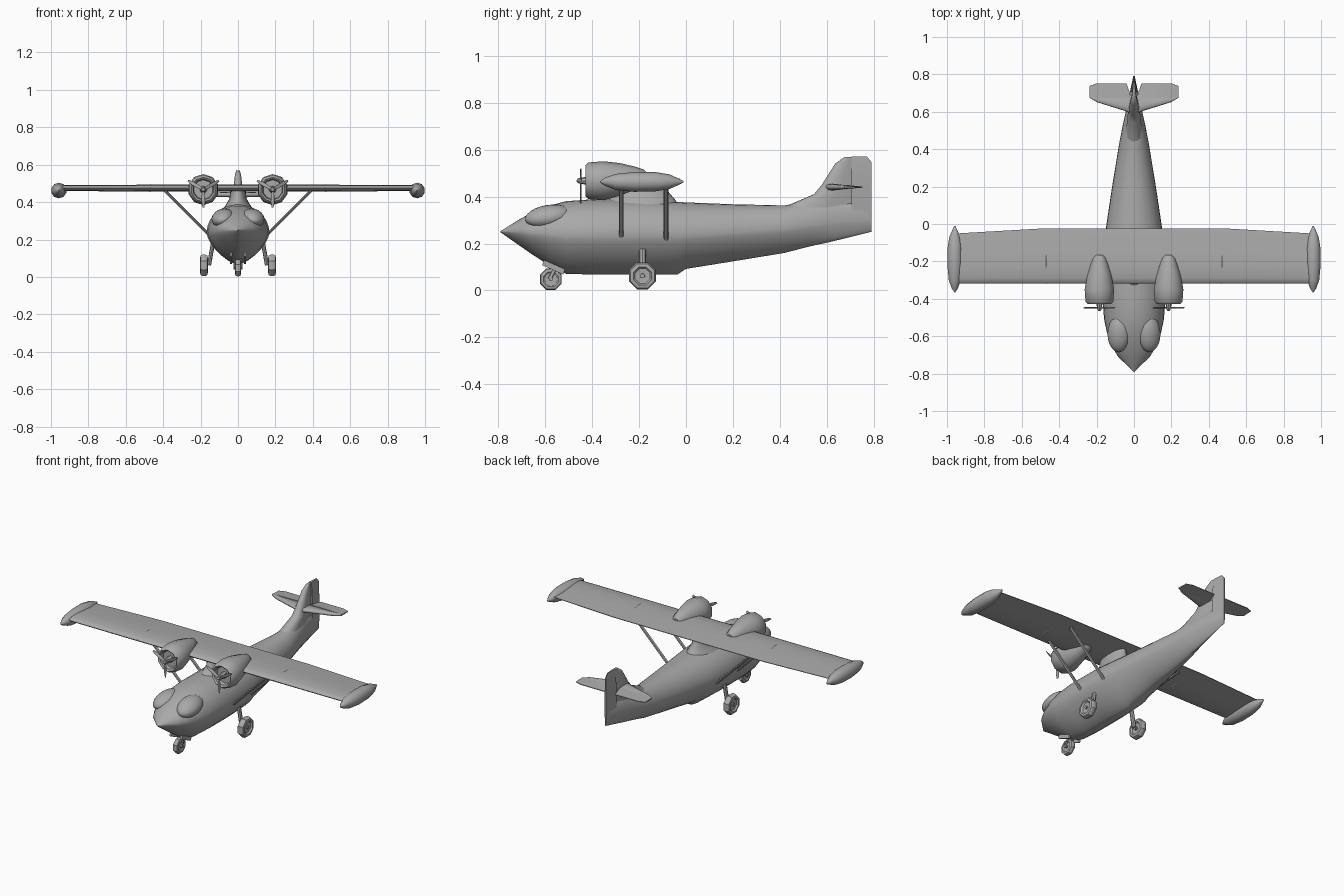
import bpy, bmesh, math
from mathutils import Vector, Matrix

if "Cube" in bpy.data.objects:
    bpy.data.objects.remove(bpy.data.objects["Cube"])

grey = bpy.data.materials.new("light grey paint")
grey.diffuse_color = (0.40, 0.40, 0.40, 1)
grey.use_nodes = True
grey.node_tree.nodes["Principled BSDF"].inputs["Base Color"].default_value = grey.diffuse_color
SIDES = (("left", -1), ("right", 1))


def loft(name, rings, angle=35):
    """Skin a list of equal-length closed rings and cap both ends."""
    bm = bmesh.new()
    vs = [[bm.verts.new(p) for p in r] for r in rings]
    n = len(rings[0])
    for a, b in zip(vs, vs[1:]):
        for i in range(n):
            j = (i + 1) % n
            bm.faces.new((a[i], a[j], b[j], b[i]))
    bm.faces.new(vs[0])
    bm.faces.new(vs[-1])
    bmesh.ops.recalc_face_normals(bm, faces=bm.faces)
    me = bpy.data.meshes.new(name)
    bm.to_mesh(me)
    bm.free()
    me.materials.append(grey)
    ob = bpy.data.objects.new(name, me)
    bpy.context.collection.objects.link(ob)
    bpy.ops.object.select_all(action='DESELECT')
    ob.select_set(True)
    bpy.context.view_layer.objects.active = ob
    bpy.ops.object.shade_smooth_by_angle(angle=math.radians(angle))
    return ob


def circle(n, turn=0.0):
    return [(math.cos(2 * math.pi * (i + turn) / n), math.sin(2 * math.pi * (i + turn) / n)) for i in range(n)]


def lathe_y(name, prof, x, n, turn=0.0, sx=1.0, angle=40):
    """Revolved body along y; prof rows are (y, radius, centre z)."""
    return loft(name, [[(x + sx * r * c, y, z + r * s) for c, s in circle(n, turn)] for y, r, z in prof], angle)


def lathe_x(name, prof, y, z, n):
    """Revolved body along x; prof rows are (x, radius)."""
    return loft(name, [[(x, y + r * c, z + r * s) for c, s in circle(n, .5)] for x, r in prof], 30)


def rod(name, a, b, rx, ry, n=8):
    """Straight rod with an elliptical section (rx along x-ish, ry along y)."""
    a, b = Vector(a), Vector(b)
    d = (b - a).normalized()
    v = Vector((0, 1, 0)) if abs(d.y) < .9 else Vector((0, 0, 1))
    u = v.cross(d).normalized()
    v = d.cross(u)
    return loft(name, [[p + u * rx * c + v * ry * s for c, s in circle(n)] for p in (a, b)])


AIRFOIL = ((0, 0), (.02, .4), (.1, .8), (.3, 1), (.6, .75), (1, .1))


def foil(y0, y1, half):
    """Closed symmetric wing section as (y, offset) pairs."""
    up = [(y0 + (y1 - y0) * f, half * t) for f, t in AIRFOIL]
    return up + [(y, -t) for y, t in reversed(up[1:])]


# Fuselage: rounded top, vee-shaped hull below with a step
# y, half width, widest z, top z, keel z
hull = [(-.79, .002, .25, .252, .248), (-.71, .085, .25, .302, .192), (-.66, .115, .245, .330, .157),
        (-.58, .145, .24, .362, .105), (-.51, .160, .235, .380, .071), (-.40, .168, .235, .388, .068),
        (-.20, .166, .235, .387, .067), (-.035, .152, .235, .377, .069), (0, .147, .235, .375, .092),
        (.20, .117, .247, .367, .124), (.42, .081, .26, .362, .160), (.52, .062, .275, .38, .186),
        (.62, .040, .29, .38, .208), (.79, .004, .30, .37, .25)]
rings = []
for y, w, zm, zt, zb in hull:
    ring = []
    for c, s in circle(28):
        if s >= -1e-6:
            ring.append((w * c, y, zm + (zt - zm) * s))
        else:
            k = 2 / 1.5
            ring.append((w * math.copysign(abs(c) ** k, c), y, zm - (zm - zb) * abs(s) ** k))
    rings.append(ring)
loft("fuselage", rings, 35)

# Wing pylon
loft("wing_pylon", [[(w * c, (y0 + y1) / 2 + (y1 - y0) / 2 * s, z) for c, s in circle(20)]
                    for z, w, y0, y1 in ((.34, .10, -.42, -.02), (.385, .065, -.33, -.045),
                                         (.42, .045, -.295, -.075), (.475, .04, -.285, -.08))], 50)

# Cockpit bulges
for side, s in SIDES:
    bulge = lathe_y(side + "_canopy", [(-.1 * math.cos(math.pi * i / 12),
                                        max(.002, .047 * math.sin(math.pi * i / 12)), 0) for i in range(13)],
                    0, 20, 0, 1.33, 60)
    bulge.matrix_world = (Matrix.Translation((s * .08, -.585, .316)) @ Matrix.Rotation(s * .08, 4, 'Z')
                          @ Matrix.Rotation(s * .25, 4, 'Y') @ Matrix.Rotation(.16, 4, 'X'))

# Main wing with tapered outer panels
loft("wing", [[(x, y, .475 + t) for y, t in foil(-.318, y1, h)]
              for x, y1, h in ((-.94, -.05, .016), (-.51, -.025, .018), (.51, -.025, .018), (.94, -.05, .016))], 40)

# Fin with swept dorsal fairing, and rudder
loft("tail_fin", [[(t, y, z) for y, t in foil(y0, .72, h)]
                  for z, y0, h in ((.33, .38, .045), (.365, .44, .040), (.41, .545, .032), (.45, .578, .027),
                                   (.54, .635, .017), (.568, .675, .010))], 45)
loft("rudder", [[(h, .705, z), (h * .25, y1, z), (-h * .25, y1, z), (-h, .705, z)]
                for z, y1, h in ((.30, .79, .018), (.45, .79, .018), (.545, .79, .012), (.57, .77, .008))], 30)

for side, s in SIDES:
    # Tailplane and elevator
    loft(side + "_tailplane", [[(s * x, y, .44 + t) for y, t in foil(y0, .69, h)]
                               for x, y0, h in ((0, .585, .015), (.05, .605, .014), (.20, .652, .010),
                                                (.238, .675, .005))], 40)
    loft(side + "_elevator", [[(s * x, y0, .44 + h), (s * x, y1, .442), (s * x, y1, .438), (s * x, y0, .44 - h)]
                              for x, y0, y1, h in ((.022, .675, .70, .010), (.04, .675, .752, .010),
                                                   (.20, .675, .752, .008), (.238, .674, .738, .004))], 30)

    # Wing tip floats
    lathe_y(side + "_tip_float", [(-.365, .003, .462), (-.345, .017, .463), (-.30, .034, .462), (-.22, .042, .462),
                                  (-.13, .041, .463), (-.07, .031, .463), (-.03, .013, .463), (-.01, .003, .463)],
            s * .958, 10, .5)

    # Slim pods on the wing
    lathe_y(side + "_wing_pod", [(-.32, .002, .475), (-.28, .013, .475), (-.215, .021, .475),
                                 (-.16, .015, .475), (-.115, .002, .475)], s * .47, 8, 0, .75)

    # Engine nacelle with recessed front, and propeller shaft
    ex, ez = s * .185, .467
    lathe_y(side + "_engine_nacelle", [(-.395, .01, ez), (-.395, .052, ez), (-.420, .056, ez), (-.428, .066, ez),
                                       (-.415, .078, ez), (-.35, .083, ez), (-.28, .069, .473),
                                       (-.22, .050, .478), (-.18, .034, .481), (-.165, .018, .483)],
            ex, 10, .5)
    lathe_y(side + "_propeller_hub", [(-.465, .003, ez), (-.460, .010, ez), (-.435, .015, ez), (-.39, .02, ez)],
            ex, 8)
    for b in range(3):
        blade = loft(side + "_propeller_blade", [[(w * c + .004 * q, .25 * w * c + .003 * q, r) for c, q in circle(6)]
                                                 for r, w in ((.005, .005), (.03, .009), (.065, .010), (.096, .003))])
        blade.matrix_world = (Matrix.Translation((ex, -.448, ez))
                              @ Matrix.Rotation(math.pi + b * 2 * math.pi / 3, 4, 'Y'))

    # Wing struts
    for part, y in (("front", -.275), ("rear", -.085)):
        rod(side + "_" + part + "_wing_strut", (s * .145, y, .215), (s * .395, y, .465), .007, .010)

    # Main wheels and legs
    mid = s * .182
    lathe_x(side + "_main_wheel", [(mid - s * .010, .015), (mid - s * .012, .034), (mid - s * .021, .042),
                                   (mid - s * .018, .056), (mid - s * .008, .062), (mid + s * .008, .062),
                                   (mid + s * .018, .056), (mid + s * .021, .042), (mid + s * .012, .034),
                                   (mid + s * .010, .015)], -.185, .062, 8)
    lathe_x(side + "_wheel_hub", [(s * .160, .012), (s * .200, .010)], -.185, .062, 8)
    rod(side + "_main_leg", (s * .135, -.185, .175), (s * .155, -.185, .062), .011, .014)

    # Nose gear doors and fork arms
    door = loft(side + "_nose_gear_door", [[(x * s, y, z) for x, y, z in
                ((a, -.612, .108), (a, -.605, .130), (a, -.515, .090), (a, -.522, .068))] for a in (.032, .042)])
    rod(side + "_nose_fork", (s * .020, -.580, .050), (s * .014, -.545, .115), .005, .008)

# Nose wheel
lathe_x("nose_wheel", [(-.010, .012), (-.011, .028), (-.016, .034), (-.013, .046), (0, .050),
                       (.013, .046), (.016, .034), (.011, .028), (.010, .012)], -.575, .048, 8)
lathe_x("nose_axle", [(-.024, .009), (.024, .009)], -.575, .048, 8)
